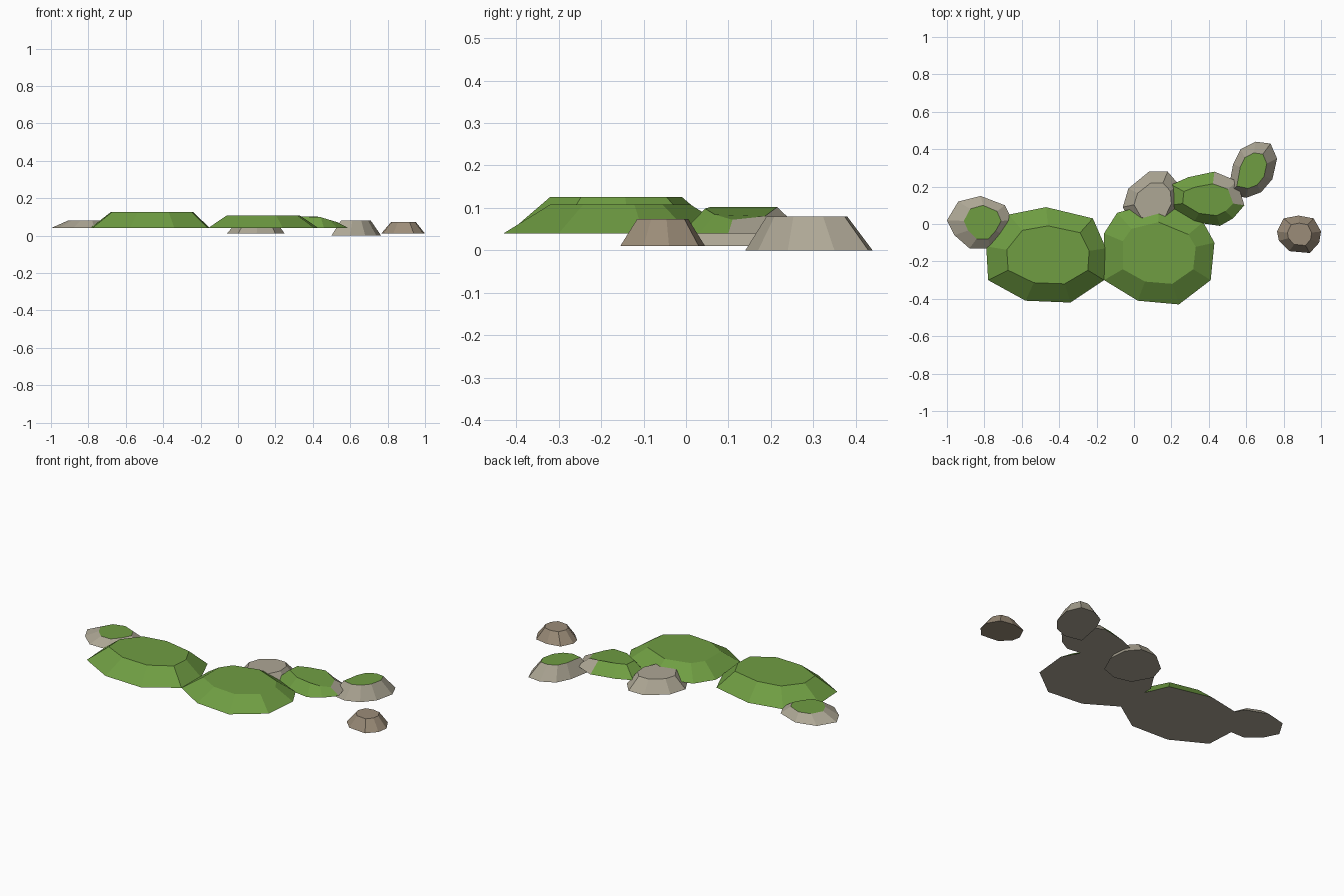
import bpy, bmesh

if "Cube" in bpy.data.objects:
    bpy.data.objects.remove(bpy.data.objects["Cube"])


def material(name, rgb):
    m = bpy.data.materials.new(name)
    m.diffuse_color = (*rgb, 1)
    m.use_nodes = True
    m.node_tree.nodes["Principled BSDF"].inputs["Base Color"].default_value = m.diffuse_color
    return m


GREEN = material("moss", (0.16, 0.34, 0.055))
GREY = material("grey_stone", (0.42, 0.385, 0.30))
BROWN = material("brown_stone", (0.33, 0.265, 0.19))


def stone(name, outline, z0, z1, top_box, side, top, under=GREY, bare=(), slope=None):
    """Flat-topped rock: outline at z0, the same outline fitted into top_box at z1."""
    xs, ys = zip(*outline)
    x0, x1, y0, y1 = top_box

    def fit(v, vals, a, b):
        return a + (v - min(vals)) / (max(vals) - min(vals)) * (b - a)

    bm = bmesh.new()
    low = [bm.verts.new((x, y, z0)) for x, y in outline]
    high = []
    for x, y in outline:
        tx, ty = fit(x, xs, x0, x1), fit(y, ys, y0, y1)
        drop = max(0, tx - slope[0]) * slope[1] if slope else 0
        high.append(bm.verts.new((tx, ty, z1 - drop)))
    bm.faces.new(low).material_index = 2
    bm.faces.new(high).material_index = 1
    n = len(outline)
    for i in range(n):
        j = (i + 1) % n
        f = bm.faces.new((low[i], low[j], high[j], high[i]))
        f.material_index = 2 if i in bare else 0
    bmesh.ops.recalc_face_normals(bm, faces=bm.faces)
    me = bpy.data.meshes.new(name)
    bm.to_mesh(me)
    bm.free()
    for m in (side, top, under):
        me.materials.append(m)
    bpy.context.collection.objects.link(bpy.data.objects.new(name, me))


# Small stone at the far left, moss on top only
stone("left_stone",
      [(-1, .02), (-.94, .12), (-.82, .15), (-.69, .10), (-.65, .02),
       (-.70, -.06), (-.77, -.13), (-.88, -.13), (-.96, -.06)],
      .04, .08, (-.91, -.71, -.08, .10), GREY, GREEN)

# Two large mossy mounds
stone("left_mound",
      [(-.79, -.12), (-.67, .05), (-.47, .09), (-.22, .03), (-.15, -.13),
       (-.16, -.30), (-.34, -.42), (-.58, -.41), (-.78, -.30)],
      .04, .126, (-.68, -.24, -.32, -.01), GREEN, GREEN)
stone("centre_mound",
      [(-.16, -.05), (-.09, .06), (.13, .12), (.37, .01), (.43, -.10),
       (.41, -.30), (.24, -.43), (.02, -.41), (-.16, -.30)],
      .04, .108, (-.06, .33, -.32, .01), GREEN, GREEN)

# Bare stone behind the centre mound
stone("back_stone",
      [(-.06, .09), (-.03, .19), (.08, .28), (.18, .28), (.24, .21),
       (.25, .10), (.20, -.01), (.10, -.045), (0, -.02)],
      .01, .08, (0, .20, .02, .22), GREY, GREY)

# Mossy mound with bare faces on its right side
stone("right_mound",
      [(.19, .10), (.20, .21), (.29, .25), (.43, .28), (.55, .23),
       (.59, .10), (.53, .03), (.46, -.01), (.32, .01)],
      .04, .102, (.26, .53, .045, .215), GREEN, GREEN, bare=(3, 4), slope=(.43, .3))

# Stone at the back right, moss on top only
stone("back_right_stone",
      [(.50, .16), (.53, .32), (.57, .40), (.65, .44), (.73, .43),
       (.765, .35), (.74, .24), (.68, .17), (.60, .14)],
      0, .08, (.55, .71, .19, .38), GREY, GREEN)

# Brown stone at the far right
stone("right_stone",
      [(.765, -.04), (.80, .03), (.88, .045), (.96, .03), (1, -.04),
       (.99, -.10), (.94, -.155), (.83, -.145), (.775, -.09)],
      .01, .074, (.82, .95, -.115, .005), BROWN, BROWN, under=BROWN)
